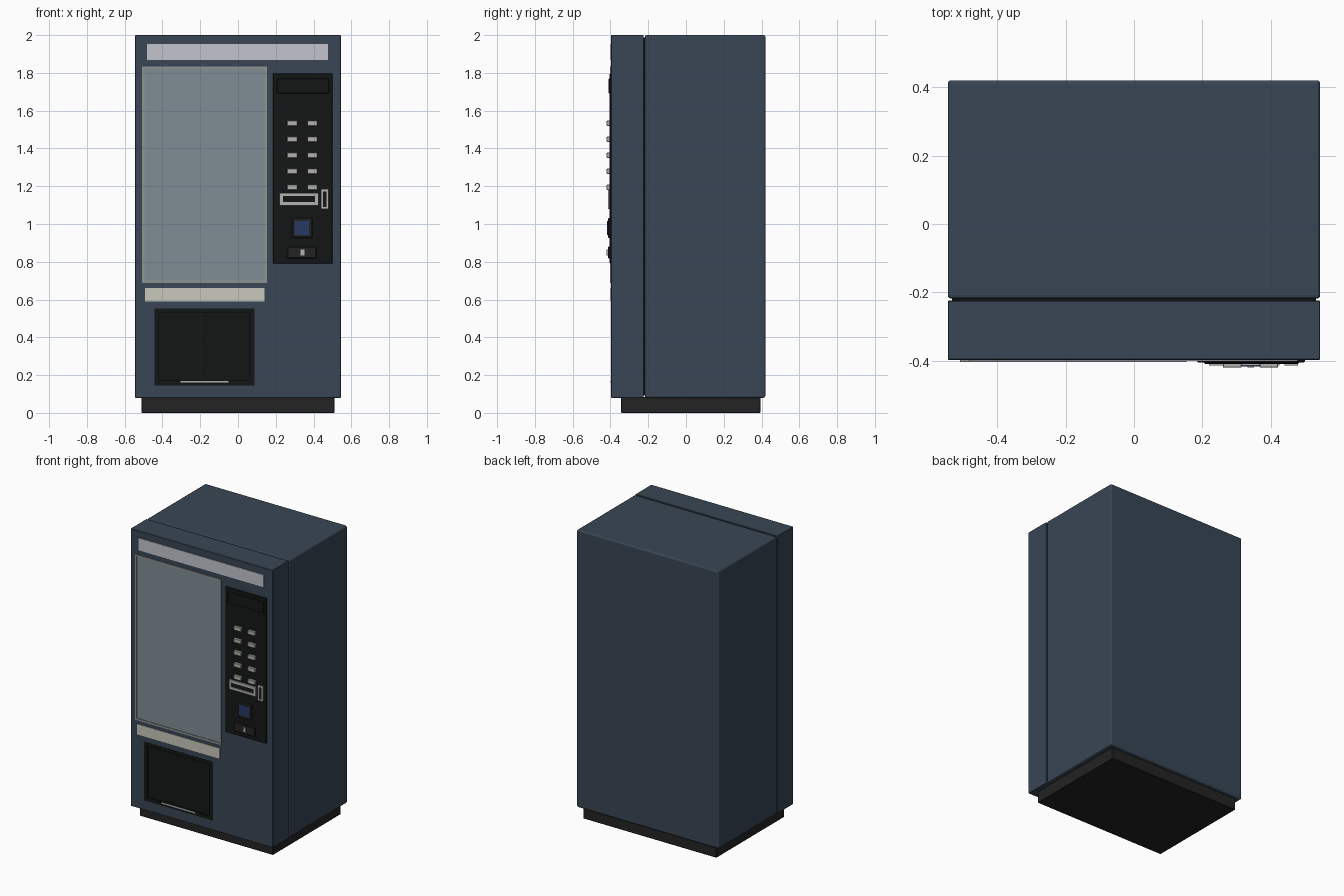
import bpy, bmesh

if "Cube" in bpy.data.objects:
    bpy.data.objects.remove(bpy.data.objects["Cube"])


def material(name, r, g, b):
    m = bpy.data.materials.new(name)
    m.diffuse_color = (r, g, b, 1)
    m.use_nodes = True
    m.node_tree.nodes["Principled BSDF"].inputs["Base Color"].default_value = m.diffuse_color
    return m


NAVY = material("navy_paint", 0.04, 0.061, 0.09)
BLACK = material("black_plastic", 0.007, 0.008, 0.008)
DARK = material("dark_base", 0.017, 0.017, 0.017)
GLASS = material("window_glass", 0.21, 0.27, 0.30)
TRIM = material("window_trim", 0.27, 0.29, 0.28)
WHITE = material("light_panel", 0.55, 0.55, 0.62)
CREAM = material("cream_strip", 0.58, 0.58, 0.51)
METAL = material("light_metal", 0.45, 0.45, 0.44)
BLUE = material("blue_screen", 0.02, 0.04, 0.13)


def finish(name, bm, mat, bevel=0, segments=1):
    bmesh.ops.recalc_face_normals(bm, faces=bm.faces)
    mesh = bpy.data.meshes.new(name)
    bm.to_mesh(mesh)
    bm.free()
    ob = bpy.data.objects.new(name, mesh)
    bpy.context.collection.objects.link(ob)
    mesh.materials.append(mat)
    if bevel:
        mod = ob.modifiers.new("bevel", 'BEVEL')
        mod.width, mod.segments = bevel, segments
    return ob


def box(name, x, y, z, mat, bevel=0, segments=1):
    """Box from (min, max) pairs."""
    bm = bmesh.new()
    bmesh.ops.create_cube(bm, size=1)
    for v in bm.verts:
        v.co = [lo + (c + 0.5) * (hi - lo) for c, (lo, hi) in zip(v.co, (x, y, z))]
    return finish(name, bm, mat, bevel, segments)


def frame(name, x, y, z, t, mat):
    """Rectangular ring facing the front, rim thickness t."""
    bm = bmesh.new()
    loops = []
    for d, yy in ((0, y[0]), (t, y[0]), (t, y[1]), (0, y[1])):
        a, b, c, e = x[0] + d, x[1] - d, z[0] + d, z[1] - d
        loops.append([bm.verts.new(p) for p in
                      ((a, yy, c), (b, yy, c), (b, yy, e), (a, yy, e))])
    for k in range(4):
        p, q = loops[k], loops[(k + 1) % 4]
        for i in range(4):
            j = (i + 1) % 4
            bm.faces.new((p[i], p[j], q[j], q[i]))
    return finish(name, bm, mat)


# Cabinet, door and plinth
W = 0.544
box("plinth", (-0.51, 0.51), (-0.345, 0.395), (0, 0.085), DARK, 0.003)
box("cabinet", (-W, W), (-0.218, 0.42), (0.08, 2.0), NAVY, 0.01, 3)
box("door_gasket", (-W + 0.012, W - 0.012), (-0.23, -0.21), (0.092, 1.988), BLACK)
door = box("door", (-W, W), (-0.397, -0.224), (0.08, 2.0), NAVY, 0.002)

# Delivery opening cut into the door
cutter = box("delivery_cutter", (-0.443, 0.087), (-0.5, -0.36), (0.146, 0.553), BLACK)
cutter.hide_render = True
cutter.hide_set(True)
cut = door.modifiers.new("delivery_opening", 'BOOLEAN')
cut.object, cut.operation, cut.solver = cutter, 'DIFFERENCE', 'EXACT'
frame("delivery_frame", (-0.443, 0.087), (-0.398, -0.36), (0.146, 0.553), 0.025, BLACK)
box("delivery_flap", (-0.42, 0.064), (-0.385, -0.36), (0.17, 0.53), BLACK)
box("flap_handle", (-0.305, -0.05), (-0.4, -0.38), (0.16, 0.169), METAL)

# Header panel, display window and price strip
box("header_panel", (-0.483, 0.477), (-0.401, -0.39), (1.867, 1.952), WHITE)
frame("window_frame", (-0.508, 0.153), (-0.403, -0.39), (0.688, 1.834), 0.013, TRIM)
box("window_glass", (-0.496, 0.141), (-0.399, -0.39), (0.70, 1.822), GLASS)
box("price_strip", (-0.493, 0.14), (-0.401, -0.39), (0.59, 0.662), CREAM)

# Control panel
box("control_panel", (0.184, 0.5), (-0.404, -0.39), (0.79, 1.796), BLACK, 0.003)
box("panel_display", (0.205, 0.482), (-0.409, -0.4), (1.69, 1.77), BLACK, 0.003)

# Selection buttons
for row in range(5):
    for col in range(2):
        x, z = 0.287 + 0.107 * col, 1.534 - 0.0847 * row
        box(f"button_{row}_{col}", (x - 0.027, x + 0.027), (-0.42, -0.4),
            (z - 0.014, z + 0.014), METAL, 0.002)

# Note slot and coin slot with light rims
frame("note_slot_rim", (0.219, 0.425), (-0.413, -0.4), (1.099, 1.165), 0.018, METAL)
box("note_slot", (0.235, 0.409), (-0.407, -0.4), (1.115, 1.149), BLACK)
frame("coin_slot_rim", (0.44, 0.479), (-0.413, -0.4), (1.08, 1.184), 0.011, METAL)
box("coin_slot", (0.45, 0.469), (-0.407, -0.4), (1.09, 1.174), BLACK)

# Card reader and coin return
box("card_reader", (0.286, 0.394), (-0.414, -0.4), (0.926, 1.032), DARK, 0.004)
box("reader_screen", (0.3, 0.376), (-0.417, -0.41), (0.942, 1.016), BLUE)
box("coin_return", (0.26, 0.415), (-0.413, -0.4), (0.818, 0.88), DARK, 0.004)
box("return_lever", (0.331, 0.351), (-0.42, -0.41), (0.833, 0.865), METAL)
